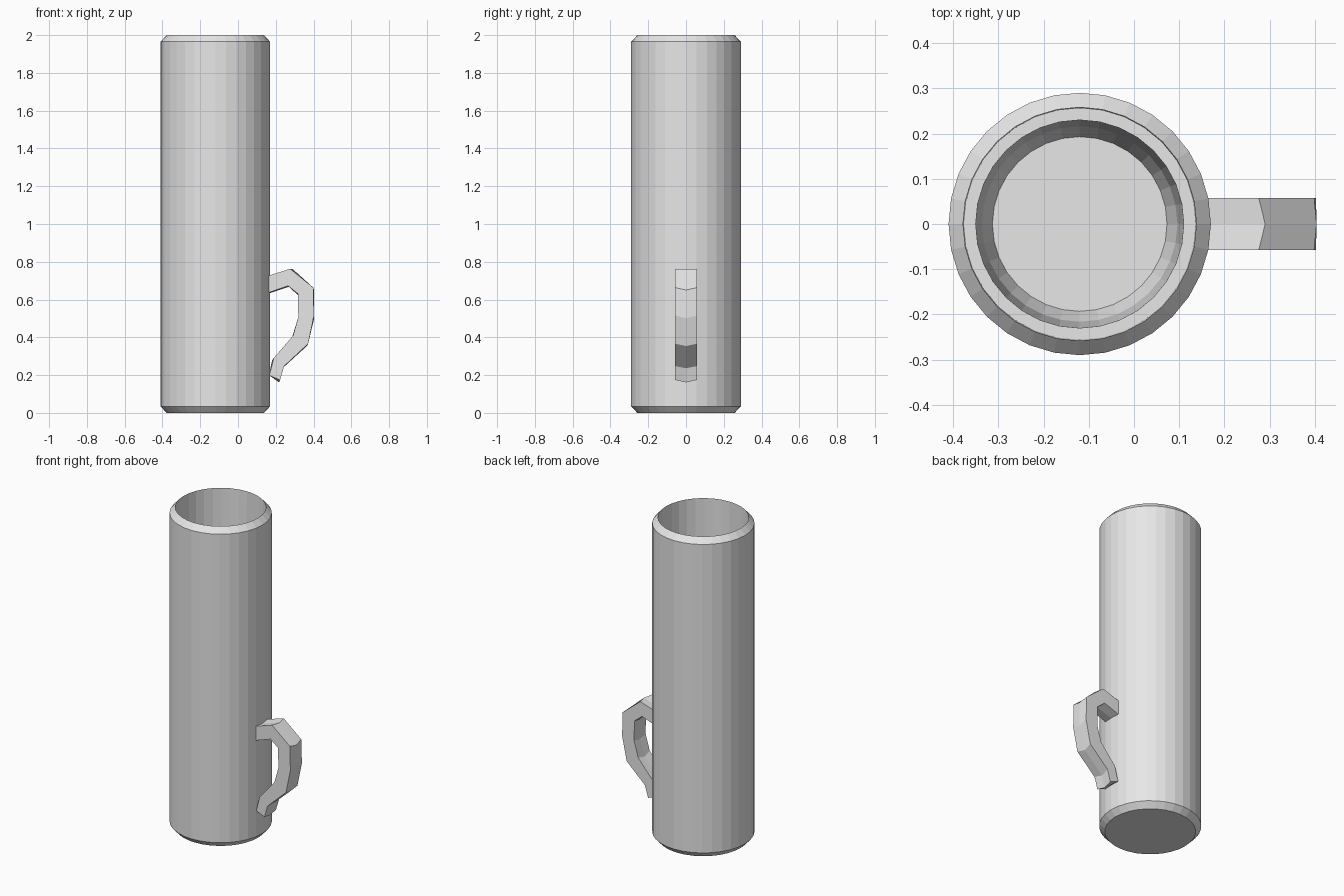
import bpy, bmesh, math
from mathutils import Vector

cube = bpy.data.objects.get("Cube")
if cube:
    bpy.data.objects.remove(cube)

SIDES = 32
CENTRE_X = -0.12

grey = bpy.data.materials.new("plain_grey")
grey.use_nodes = True
colour = (0.8, 0.8, 0.8, 1)
grey.diffuse_color = colour
grey.node_tree.nodes["Principled BSDF"].inputs["Base Color"].default_value = colour


def finish(name, bm):
    bmesh.ops.recalc_face_normals(bm, faces=bm.faces)
    mesh = bpy.data.meshes.new(name)
    bm.to_mesh(mesh)
    bm.free()
    mesh.materials.append(grey)
    obj = bpy.data.objects.new(name, mesh)
    bpy.context.collection.objects.link(obj)
    return obj


def loft(name, rings):
    """Skin closed rings of points and cap both ends."""
    bm = bmesh.new()
    loops = [[bm.verts.new(p) for p in ring] for ring in rings]
    for a, b in zip(loops, loops[1:]):
        for i in range(len(a)):
            j = (i + 1) % len(a)
            bm.faces.new((a[i], a[j], b[j], b[i]))
    bm.faces.new(loops[0])
    bm.faces.new(loops[-1])
    return finish(name, bm)


def circle(radius, z):
    angles = [2 * math.pi * i / SIDES for i in range(SIDES)]
    return [(CENTRE_X + radius * math.cos(a), radius * math.sin(a), z) for a in angles]


# Tall cup: chamfered outside, thin lip, inner ledge, tapered well and floor
profile = [(0.258, 0), (0.29, 0.035), (0.29, 1.965), (0.258, 2.0),
           (0.256, 0.85), (0.23, 0.85), (0.216, 0.15), (0.193, 0.08)]
loft("cup_body", [circle(r, z) for r, z in profile])

# Handle: outer and inner edge of each section in the x-z plane
sections = [((0.155, 0.722), (0.155, 0.632)), ((0.283, 0.762), (0.272, 0.672)),
            ((0.401, 0.657), (0.32, 0.624)), ((0.403, 0.508), (0.32, 0.50)),
            ((0.368, 0.36), (0.288, 0.402)), ((0.24, 0.242), (0.185, 0.285)),
            ((0.22, 0.168), (0.163, 0.192))]
HALF_WIDTH = 0.057
BULGE = 0.007


def handle_ring(outer, inner):
    out, inn = (Vector((x, 0, z)) for x, z in (outer, inner))
    across = (out - inn).normalized()
    forward = Vector((across.z, 0, -across.x)) * BULGE
    side = Vector((0, HALF_WIDTH, 0))
    return [out - side - forward, out + forward, out + side - forward,
            inn + side - forward, inn + forward, inn - side - forward]


loft("handle", [handle_ring(o, i) for o, i in sections])
